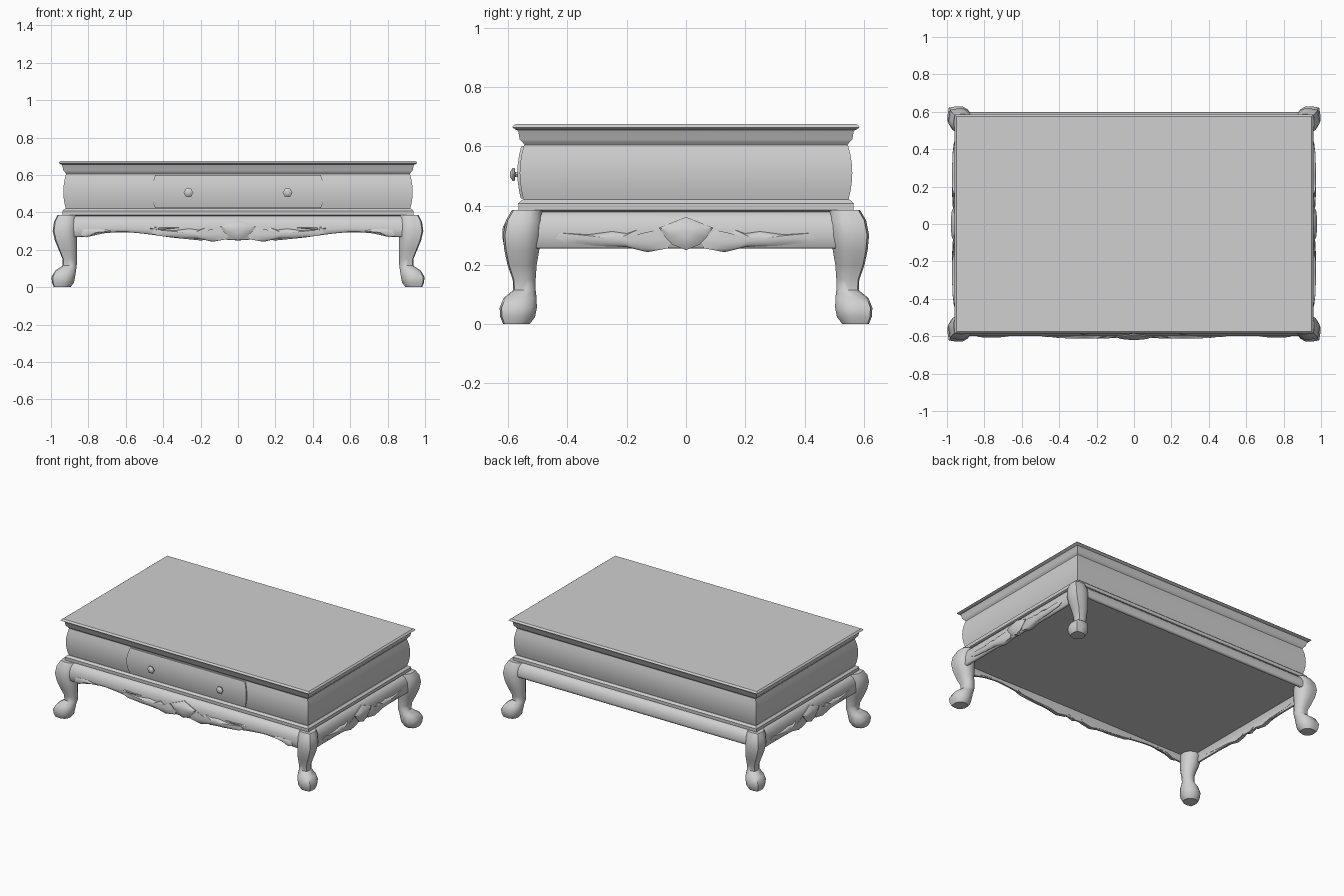
import bpy, bmesh, math
from mathutils import Vector

if "Cube" in bpy.data.objects:
    bpy.data.objects.remove(bpy.data.objects["Cube"])

grey = bpy.data.materials.new("plain_grey")
grey.use_nodes = True
COLOUR = (0.63, 0.63, 0.63, 1)
grey.diffuse_color = COLOUR
grey.node_tree.nodes["Principled BSDF"].inputs["Base Color"].default_value = COLOUR


def finish(name, bm, angle):
    bmesh.ops.recalc_face_normals(bm, faces=bm.faces)
    mesh = bpy.data.meshes.new(name)
    bm.to_mesh(mesh)
    bm.free()
    mesh.materials.append(grey)
    ob = bpy.data.objects.new(name, mesh)
    bpy.context.collection.objects.link(ob)
    bpy.ops.object.select_all(action='DESELECT')
    ob.select_set(True)
    bpy.context.view_layer.objects.active = ob
    bpy.ops.object.shade_smooth_by_angle(angle=math.radians(angle))


def loft(name, rings, angle=35):
    """Skin a row of closed rings and cap both ends."""
    bm = bmesh.new()
    rows = [[bm.verts.new(p) for p in ring] for ring in rings]
    n = len(rows[0])
    for a, b in zip(rows, rows[1:]):
        for i in range(n):
            j = (i + 1) % n
            bm.faces.new((a[i], a[j], b[j], b[i]))
    bm.faces.new(rows[0])
    bm.faces.new(rows[-1])
    finish(name, bm, angle)


def rect(hx, hy, z):
    return [(-hx, -hy, z), (hx, -hy, z), (hx, hy, z), (-hx, hy, z)]


def tier(name, profile):
    """Rectangular moulding from (half depth, height) pairs."""
    loft(name, [rect(d + 0.373, d, z) for d, z in profile])


def interp(table, u):
    for (u0, v0), (u1, v1) in zip(table, table[1:]):
        if u <= u1:
            return v0 + (v1 - v0) * (u - u0) / (u1 - u0)
    return table[-1][1]


def bulge(z):
    t = (z - .51) / .09
    return .561 - .013 * t * t


# Case: lower moulding, bulging body, stepped cornice
tier("lower_moulding", [(.55, .378), (.565, .386), (.566, .408), (.552, .42)])
tier("case_body", [(bulge(z), z) for z in (.42, .45, .48, .51, .54, .57, .605)])
tier("cornice", [(.543, .602), (.55, .612), (.561, .624), (.566, .65), (.57, .656)])
tier("table_top", [(.572, .655), (.586, .664), (.584, .668), (.575, .675)])
loft("bottom_panel", [rect(.93, .58, .315), rect(.93, .58, .33)])

# Drawer front with barrel shaped ends
rings = []
for z in (.424, .45, .48, .51, .54, .57, .6):
    w = .462 - .02 * ((z - .51) / .09) ** 2
    y = -bulge(z) - .008
    rings.append([(-w, y, z), (w, y, z), (w, -.53, z), (-w, -.53, z)])
loft("drawer_front", rings)

# Drawer knobs
for side, x in (("right", -.265), ("left", .265)):
    rings = []
    for y, r in ((-.56, .009), (-.576, .009), (-.578, .026), (-.584, .026), (-.594, .01)):
        rings.append([(x + r * math.cos(k * math.tau / 6), y,
                       .505 + r * math.sin(k * math.tau / 6)) for k in range(6)])
    loft(side + "_knob", rings)

# Aprons: shaped front, straight back and sides, all with a rounded face
WAVE = [(0, .25), (.12, .258), (.2, .25), (.35, .265), (.5, .286), (.62, .297),
        (.72, .288), (.8, .27), (.88, .268)]
FACE = [(.55, .385), (.572, .375), (.588, .358), (.597, .335), (.6, .31)]


def section(bottom):
    """Apron cross-section as (distance out, height)."""
    return FACE + [(.598, bottom + .006), (.592, bottom), (.58, bottom), (.572, .33), (.54, .38)]


def apron(name, s, bottom):
    loft(name, [[(k * .04, s * d, z) for d, z in section(bottom(abs(k * .04)))]
                for k in range(-22, 23)], 50)


apron("front_apron", -1, lambda x: interp(WAVE, x))
apron("back_apron", 1, lambda x: .292)
for side, s in (("right", -1), ("left", 1)):
    loft(side + "_apron", [[(s * (d + .36), y, z) for d, z in section(.255)]
                           for y in (-.53, .53)], 50)


# Carved ornaments: outline raised to a smaller crown
def carving(name, outline, place, height):
    c = sum((Vector(p) for p in outline), Vector((0, 0))) / len(outline)
    rings = []
    for scale, h in ((1, -.02), (1, height * .35), (.72, height * .8), (.3, height)):
        rings.append([place(*(c + (Vector(p) - c) * scale), h) for p in outline])
    loft(name, rings, 40)


LEAF = [(.05, .285), (.06, .256), (.13, .243), (.2, .26), (.3, .264), (.41, .275),
        (.44, .29), (.425, .308), (.33, .302), (.25, .313), (.2, .306), (.165, .318),
        (.14, .298), (.1, .318)]
SHELL = [(0, .25), (.045, .268), (.07, .295), (.092, .325), (.05, .342), (0, .362)]
SHELL += [(-u, z) for u, z in reversed(SHELL[1:-1])]


def lean(z):
    """Distance out of the rounded apron face at a height."""
    return .597 - max(0, z - .33) * .4


def on_side(s):
    return lambda u, z, h: (s * (lean(z) + .36 + h), u, z)


def on_front(u, z, h):
    return (u * 1.05, -lean(z) - h, z)


for face, place in (("right", on_side(-1)), ("left", on_side(1)), ("front", on_front)):
    carving(face + "_shell", SHELL, place, .022)
    for end, m in (("a", -1), ("b", 1)):
        carving(f"{face}_leaf_{end}", [(m * u, z) for u, z in LEAF], place, .016)

# Thin vine ridges and corner scrolls on the front apron
for end, m in (("right", -1), ("left", 1)):
    carving(end + "_vine", [(m * u, z) for u, z in (
        (.3, .318), (.38, .308), (.47, .314), (.44, .322), (.37, .318))], on_front, .008)
    carving(end + "_scroll", [(m * u, z) for u, z in (
        (.64, .3), (.72, .29), (.77, .267), (.8, .275), (.79, .31), (.7, .312))], on_front, .01)

# Cabriole legs: centre x, centre y, radius, height
LEG = [(.915, .537, .052, .385), (.922, .546, .064, .35), (.926, .553, .067, .3),
       (.92, .554, .061, .25), (.909, .553, .051, .2), (.899, .546, .04, .15),
       (.9, .545, .039, .115), (.922, .56, .058, .088), (.934, .566, .065, .055),
       (.936, .568, .061, .025), (.94, .572, .046, 0)]
for end, sy in (("front", -1), ("back", 1)):
    for side, sx in (("right", -1), ("left", 1)):
        rings = []
        for cx, cy, r, z in LEG:
            ring = []
            for k in range(12):
                a = k * math.tau / 12 + math.pi / 4
                # Pointed ridge towards the outer corner
                q = r * (1.22 if k == 0 else 1)
                ring.append((sx * (cx + q * math.cos(a)), sy * (cy + q * math.sin(a)), z))
            rings.append(ring)
        loft(f"{end}_{side}_leg", rings, 50)
